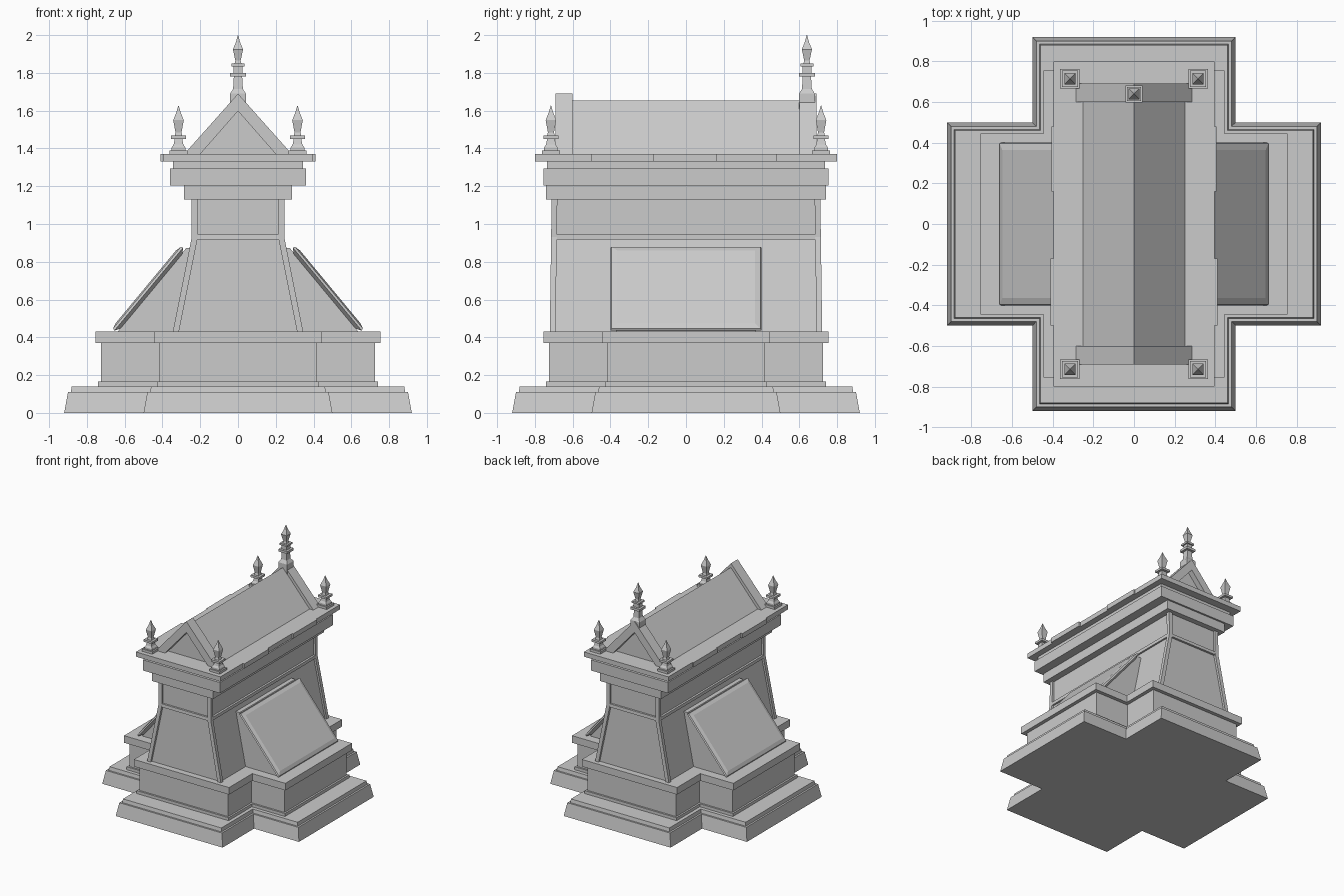
import bpy, bmesh
from mathutils import Vector

cube = bpy.data.objects.get("Cube")
if cube:
    bpy.data.objects.remove(cube, do_unlink=True)

stone = bpy.data.materials.new("grey_stone")
stone.use_nodes = True
COLOUR = (0.6, 0.6, 0.6, 1)
stone.diffuse_color = COLOUR
stone.node_tree.nodes["Principled BSDF"].inputs["Base Color"].default_value = COLOUR


def loft(name, rings):
    """Join closed rings of points into a capped flat-faced solid."""
    mesh = bpy.data.meshes.new(name)
    bm = bmesh.new()
    loops = [[bm.verts.new(p) for p in ring] for ring in rings]
    n = len(loops[0])
    for a, b in zip(loops, loops[1:]):
        for i in range(n):
            bm.faces.new((a[i], a[(i + 1) % n], b[(i + 1) % n], b[i]))
    bm.faces.new(loops[0][::-1])
    bm.faces.new(loops[-1])
    bmesh.ops.recalc_face_normals(bm, faces=bm.faces)
    bm.to_mesh(mesh)
    bm.free()
    mesh.materials.append(stone)
    obj = bpy.data.objects.new(name, mesh)
    bpy.context.scene.collection.objects.link(obj)
    return obj


def rect(hx, hy, z, cx=0, cy=0):
    return [(cx + sx * hx, cy + sy * hy, z) for sx, sy in ((-1, -1), (1, -1), (1, 1), (-1, 1))]


def cross(a, b, z):
    return [(x, y, z) for x, y in ((-b, -a), (b, -a), (b, -b), (a, -b), (a, b), (b, b),
                                   (b, a), (-b, a), (-b, b), (-a, b), (-a, -b), (-b, -b))]


def extrude_y(name, profile, y0, y1):
    return loft(name, [[(x, y, z) for x, z in profile] for y in (y0, y1)])


# Cross-shaped stepped base
loft("base_step", [cross(.92, .50, 0), cross(.90, .48, .11)])
loft("base_step_lip", [cross(.885, .465, .11), cross(.88, .46, .14)])
loft("pedestal_foot", [cross(.74, .43, .14), cross(.74, .43, .165)])
loft("pedestal", [cross(.725, .415, .165), cross(.725, .415, .37)])
loft("pedestal_cap", [cross(.755, .445, .37), cross(.755, .445, .43)])

# Flared body with recessed panels
loft("body", [rect(.33, .703, .43), rect(.228, .695, .93), rect(.228, .695, 1.14)])
loft("body_band", [rect(.245, .713, .918), rect(.245, .711, .945)])
for sx in (-1, 1):
    for sy in (-1, 1):
        loft("corner_post", [rect(.016, .015, z, sx * x, sy * y)
                             for x, y, z in ((.329, .706, .43), (.229, .699, .93), (.229, .696, 1.14))])

# Cornice
for part, hx, hy, z0, z1 in (("lower_cornice", .285, .74, 1.13, 1.205),
                             ("main_cornice", .36, .755, 1.205, 1.295),
                             ("cornice_neck", .345, .735, 1.295, 1.33)):
    loft(part, [rect(hx, hy, z0), rect(hx, hy, z1)])

# Roof slab in slightly uneven lengths
cuts = (-.80, -.50, -.17, .16, .48, .80)
for y0, y1, hx in zip(cuts, cuts[1:], (.395, .41, .395, .405, .395)):
    ring = [rect(hx, (y1 - y0) / 2, z, 0, (y0 + y1) / 2) for z in (1.33, 1.37)]
    loft("roof_slab", ring)

# Pitched roof and gables with a sunken triangle
extrude_y("roof", [(-.25, 1.37), (.25, 1.37), (0, 1.655)], -.645, .645)
for sy in (-1, 1):
    extrude_y("gable_frame", [(-.285, 1.37), (-.2, 1.37), (0, 1.598), (.2, 1.37),
                              (.285, 1.37), (0, 1.69)], sy * .60, sy * .69)

# Sloping side panels on solid wedges
low, high = Vector((.655, 0, .435)), Vector((.29, 0, .875))
along = (high - low).normalized()
out = Vector((along.z, 0, -along.x))
for s in (-1, 1):
    extrude_y("side_wedge", [(s * .2, .42), (s * .645, .42), (s * .275, .872), (s * .2, .872)], -.37, .37)
    rings = []
    for inset, rise in ((.03, -.018), (0, 0), (.005, .012), (.035, .02)):
        ring = []
        for end, d in ((low, 1), (high, -1)):
            p = end + along * inset * d + out * rise
            hy = (.40 - inset) * d
            ring += [(s * p.x, -hy, p.z), (s * p.x, hy, p.z)]
        rings.append(ring)
    loft("side_panel", rings)

# Square finials: (half width, height) up the shaft
SMALL = ((.048, 0), (.048, .02), (.036, .02), (.036, .035), (.026, .05), (.02, .08), (.04, .08),
         (.04, .098), (.02, .098), (.016, .115), (.028, .18), (.012, .22), (.001, .257))
TALL = ((.042, -.06), (.042, .02), (.026, .045), (.022, .11), (.042, .11), (.042, .13), (.024, .13),
        (.024, .165), (.035, .165), (.035, .18), (.018, .18), (.014, .195), (.027, .255),
        (.012, .29), (.001, .33))


def finial(name, profile, x, y, z):
    loft(name, [rect(r, r, z + h, x, y) for r, h in profile])


for sx in (-1, 1):
    for sy in (-1, 1):
        finial("corner_finial", SMALL, sx * .315, sy * .715, 1.37)
finial("ridge_finial", TALL, 0, .64, 1.67)
